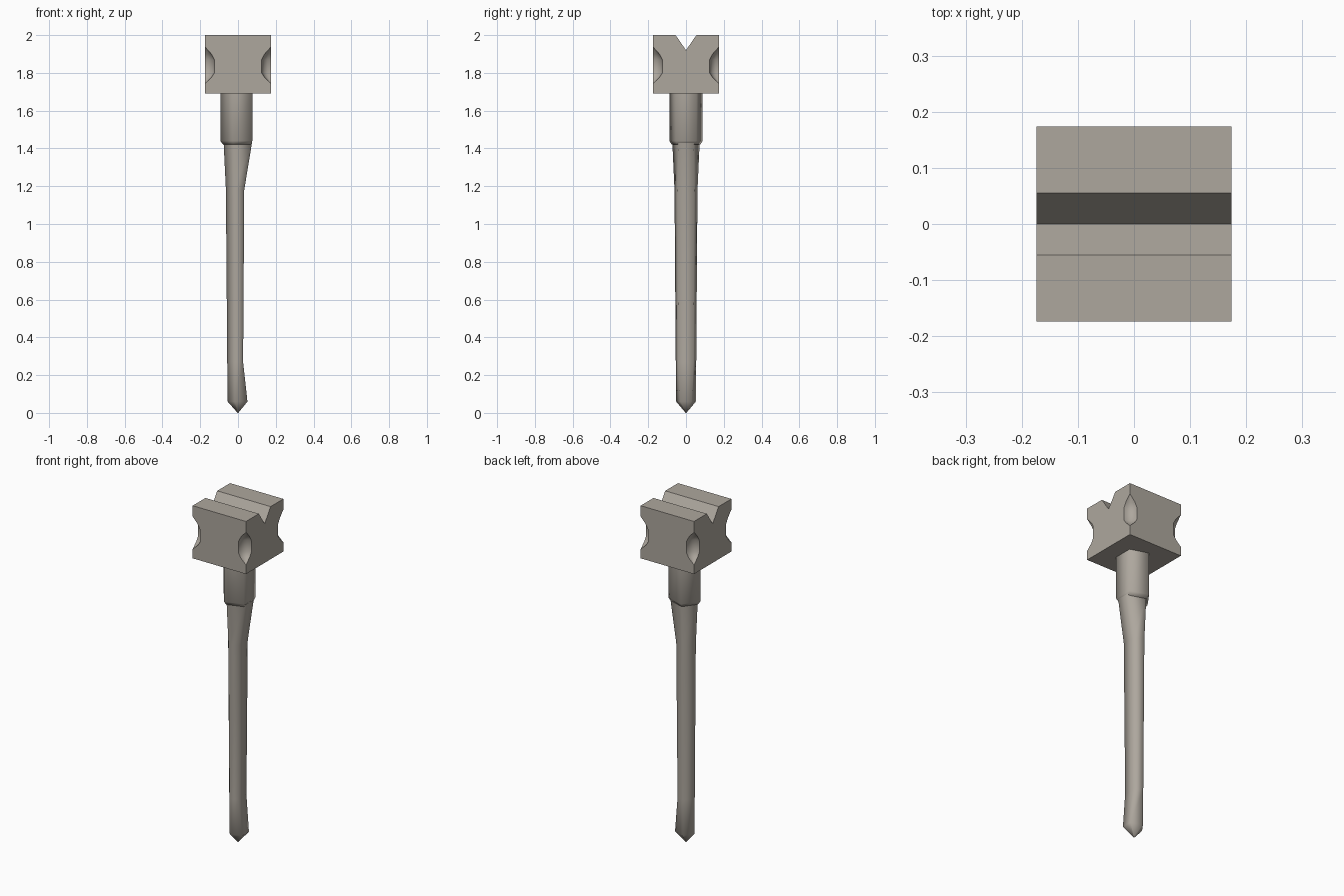
import bpy, bmesh, math

if "Cube" in bpy.data.objects:
    bpy.data.objects.remove(bpy.data.objects["Cube"])

steel = bpy.data.materials.new("warm_grey")
steel.diffuse_color = (0.42, 0.386, 0.34, 1)
steel.use_nodes = True
steel.node_tree.nodes["Principled BSDF"].inputs["Base Color"].default_value = steel.diffuse_color


def smooth(obj, degrees):
    bpy.ops.object.select_all(action='DESELECT')
    bpy.context.view_layer.objects.active = obj
    obj.select_set(True)
    bpy.ops.object.shade_smooth_by_angle(angle=math.radians(degrees))


def make_object(name, bm):
    bmesh.ops.recalc_face_normals(bm, faces=bm.faces)
    mesh = bpy.data.meshes.new(name)
    bm.to_mesh(mesh)
    bm.free()
    mesh.materials.append(steel)
    obj = bpy.data.objects.new(name, mesh)
    bpy.context.collection.objects.link(obj)
    return obj


def loft(name, rings):
    """Skin a stack of rings, each a list of (x, y, z), and cap both ends."""
    bm = bmesh.new()
    loops = [[bm.verts.new(p) for p in ring] for ring in rings]
    n = len(loops[0])
    for low, high in zip(loops, loops[1:]):
        for i in range(n):
            j = (i + 1) % n
            bm.faces.new((low[i], low[j], high[j], high[i]))
    bm.faces.new(loops[0])
    bm.faces.new(loops[-1])
    return make_object(name, bm)


def circle(z, r, cx, cy, sides):
    return [(cx + r * math.cos(2 * math.pi * i / sides),
             cy + r * math.sin(2 * math.pi * i / sides), z) for i in range(sides)]


def pentagon(z, r, flat=None):
    """Five-sided section, point towards -x, flat side at x = flat."""
    if flat is None:
        flat = 0.809 * r
    bx, by = -0.309 * r, 0.951 * r
    fy = by - 0.325 * (flat - bx)
    return [(flat, -fy, z), (flat, fy, z), (bx, by, z), (-r, 0, z), (bx, -by, z)]


# Head block: V-grooved profile extruded along x
H = 0.174
profile = [(-H, 1.69), (H, 1.69), (H, 2.0), (0.055, 2.0),
           (0, 1.92), (-0.055, 2.0), (-H, 2.0)]
bm = bmesh.new()
face = bm.faces.new([bm.verts.new((-H, y, z)) for y, z in profile])
ext = bmesh.ops.extrude_face_region(bm, geom=[face])
bmesh.ops.translate(bm, vec=(2 * H, 0, 0),
                    verts=[v for v in ext["geom"] if isinstance(v, bmesh.types.BMVert)])
head = make_object("head_block", bm)

# Spindle-shaped scoops cut from the four upright corners
spindle = [(1.745, 0.002), (1.775, 0.033), (1.80, 0.049),
           (1.87, 0.049), (1.90, 0.033), (1.935, 0.002)]
cutters = []
for sx in (-1, 1):
    for sy in (-1, 1):
        cutter = loft("corner_scoop_cutter",
                      [circle(z, r, sx * H, sy * H, 16) for z, r in spindle])
        cutter.hide_render = True
        cutters.append(cutter)
        mod = head.modifiers.new("scoop", 'BOOLEAN')
        mod.operation = 'DIFFERENCE'
        mod.solver = 'EXACT'
        mod.object = cutter
bpy.context.view_layer.objects.active = head
for mod in list(head.modifiers):
    bpy.ops.object.modifier_apply(modifier=mod.name)
for cutter in cutters:
    bpy.data.objects.remove(cutter)
smooth(head, 40)

# Five-sided collar with a small chamfer at its lower rim
collar = loft("collar", [pentagon(1.42, 0.079, 0.07), pentagon(1.44, 0.093, 0.076),
                         pentagon(1.695, 0.093, 0.076)])
smooth(collar, 80)

# Tapered five-sided shaft, cut back on the +x side, with a pointed tip
shaft = loft("shaft", [pentagon(0.005, 0.002), pentagon(0.06, 0.055, 0.05),
                       pentagon(0.27, 0.057, 0.027), pentagon(1.18, 0.064, 0.033),
                       pentagon(1.43, 0.076, 0.074)])
for v in shaft.data.vertices:
    if v.co.z < 0.01:
        v.co.z = 0.0
smooth(shaft, 80)
